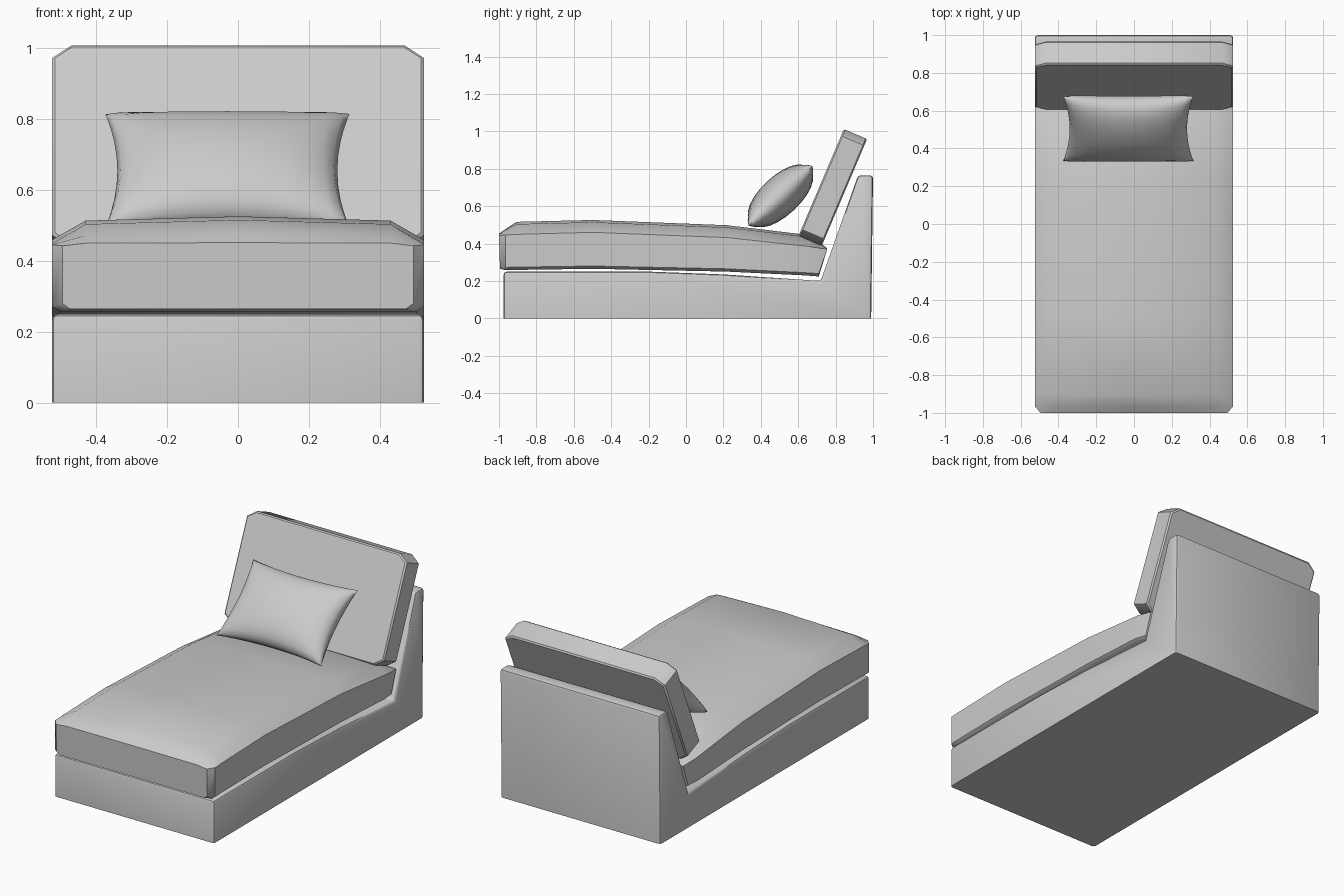
import bpy, bmesh, math
from mathutils import Matrix, Vector

if "Cube" in bpy.data.objects:
    bpy.data.objects.remove(bpy.data.objects["Cube"], do_unlink=True)

fabric = bpy.data.materials.new("light grey fabric")
fabric.use_nodes = True
GREY = (0.6, 0.6, 0.6, 1)
fabric.diffuse_color = GREY
fabric.node_tree.nodes["Principled BSDF"].inputs["Base Color"].default_value = GREY


def finish(name, bm, angle):
    """Turn a bmesh into a shaded object."""
    bmesh.ops.recalc_face_normals(bm, faces=bm.faces)
    mesh = bpy.data.meshes.new(name)
    bm.to_mesh(mesh)
    bm.free()
    mesh.materials.append(fabric)
    obj = bpy.data.objects.new(name, mesh)
    bpy.context.collection.objects.link(obj)
    bpy.ops.object.select_all(action="DESELECT")
    obj.select_set(True)
    bpy.context.view_layer.objects.active = obj
    bpy.ops.object.shade_smooth_by_angle(angle=math.radians(angle))
    return obj


def extrude(points, offset):
    """Solid prism from a flat outline."""
    bm = bmesh.new()
    face = bm.faces.new([bm.verts.new(p) for p in points])
    geom = bmesh.ops.extrude_face_region(bm, geom=[face])["geom"]
    moved = [v for v in geom if isinstance(v, bmesh.types.BMVert)]
    bmesh.ops.translate(bm, verts=moved, vec=offset)
    bmesh.ops.recalc_face_normals(bm, faces=bm.faces)
    return bm


HALF = 0.525

# Base with raised back, drawn as a side profile
profile = [(-0.975, 0), (0.99, 0), (1, 0.765), (0.92, 0.765),
           (0.72, 0.2), (0.2, 0.235), (-0.2, 0.25), (-0.975, 0.25)]
bm = extrude([(-HALF, y, z) for y, z in profile], (2 * HALF, 0, 0))
rim = [e for e in bm.edges
       if max(v.co.z for v in e.verts) > 0.01 and e.calc_face_angle() > 0.3]
bmesh.ops.bevel(bm, geom=rim, offset=0.016, segments=2, profile=0.5, affect="EDGES")
finish("base", bm, 40)

# Seat cushion, lofted from front to back:
# lower y, upper y, bottom, edge height, crown height, half width
stations = [(-0.995, -1, 0.265, 0.443, 0.452, 0.495),
            (-0.965, -0.965, 0.258, 0.446, 0.478, HALF),
            (-0.905, -0.905, 0.259, 0.449, 0.516, HALF),
            (-0.5, -0.5, 0.265, 0.46, 0.526, HALF),
            (0.22, 0.22, 0.25, 0.432, 0.498, HALF),
            (0.63, 0.66, 0.23, 0.384, 0.445, HALF),
            (0.71, 0.755, 0.224, 0.37, 0.375, 0.51)]
bm = bmesh.new()
rings = []
for low_y, high_y, bottom, edge, crown, w in stations:
    half = [(w - 0.02, low_y, bottom), (w, low_y, bottom + 0.015), (w, high_y, edge),
            (0.43, high_y, edge + (crown - edge) * 0.82)]
    ring = half + [(0, high_y, crown)] + [(-x, y, z) for x, y, z in reversed(half)]
    rings.append([bm.verts.new(p) for p in ring])
for a, b in zip(rings, rings[1:]):
    for i in range(len(a)):
        j = (i + 1) % len(a)
        bm.faces.new((a[i], a[j], b[j], b[i]))
bm.faces.new(rings[0])
bm.faces.new(rings[-1])
finish("seat_cushion", bm, 40)

# Leaning back cushion with cut corners
h, cut, thick = 0.31, 0.055, 0.135
quarter = [(HALF, h - cut * 0.7), (HALF - cut, h)]
outline = quarter + [(-x, z) for x, z in reversed(quarter)]
outline += [(-x, -z) for x, z in outline]
bm = extrude([(x, -thick / 2, z) for x, z in outline], (0, thick, 0))
rim = [e for e in bm.edges if abs(e.verts[0].co.y - e.verts[1].co.y) < 0.01]
bmesh.ops.bevel(bm, geom=rim, offset=0.008, segments=1, affect="EDGES")
bm.transform(Matrix.Translation((0, 0.785, 0.7)) @ Matrix.Rotation(math.radians(-23), 4, "X"))
finish("back_cushion", bm, 40)

# Throw pillow: a grid pinched at its sides and puffed both ways
bm = bmesh.new()
steps = 12
for side in (1, -1):
    grid = []
    for i in range(steps + 1):
        u = math.sin(math.pi * (i / steps - 0.5))
        row = []
        for k in range(steps + 1):
            v = math.sin(math.pi * (k / steps - 0.5))
            puff = max(0, (1 - u * u) * (1 - v * v)) ** 0.42
            row.append(bm.verts.new((0.345 * u * (1 - 0.1 * (1 - v * v)),
                                     0.235 * v * (1 - 0.1 * (1 - u * u)),
                                     side * 0.105 * puff)))
        grid.append(row)
    for i in range(steps):
        for k in range(steps):
            bm.faces.new((grid[i][k], grid[i + 1][k], grid[i + 1][k + 1], grid[i][k + 1]))
bmesh.ops.remove_doubles(bm, verts=bm.verts, dist=0.0005)
bm.transform(Matrix.Translation((-0.03, 0.505, 0.655)) @ Matrix.Rotation(math.radians(43), 4, "X"))
finish("throw_pillow", bm, 70)
